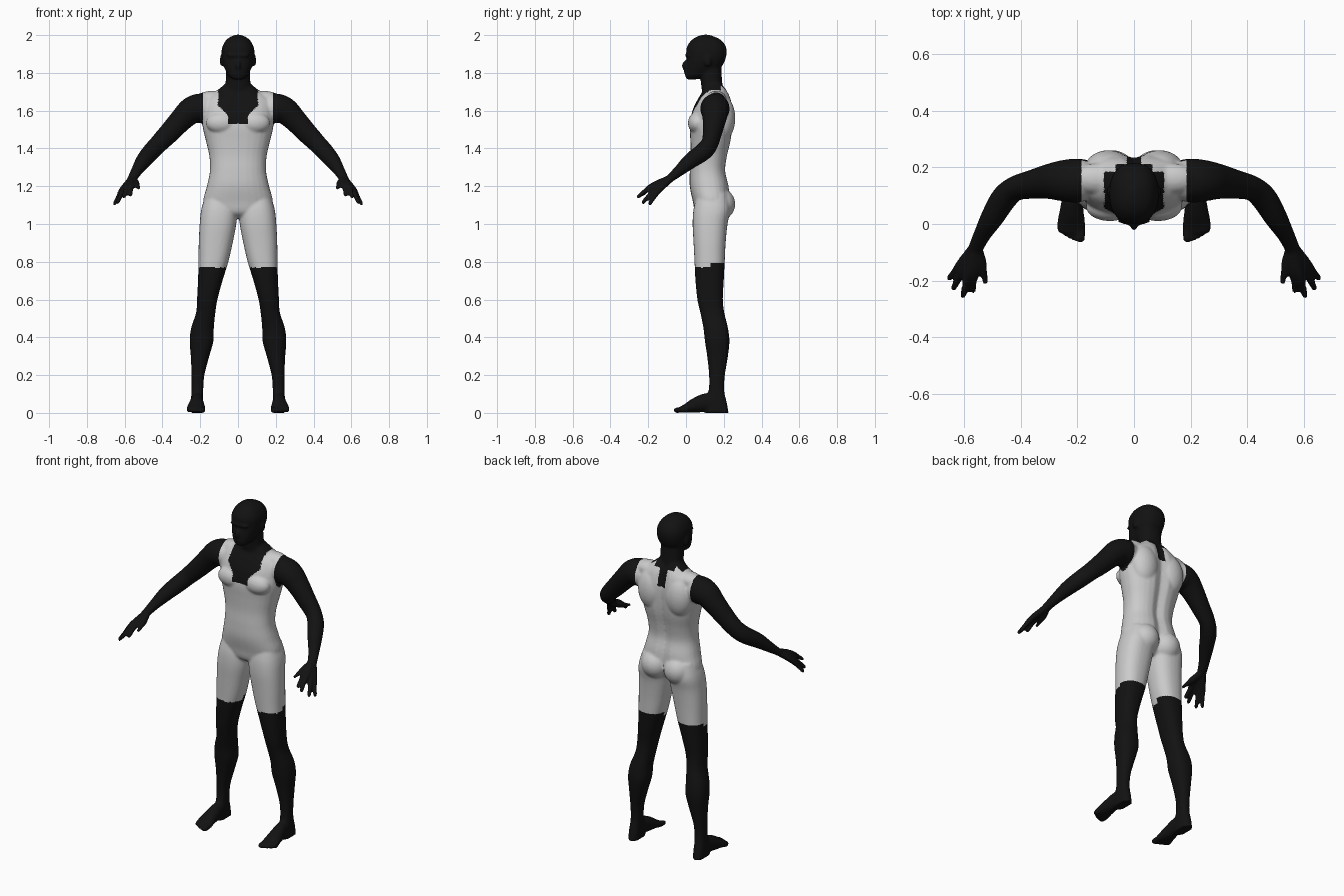
import bpy
import bmesh
import math
from mathutils import Vector, Matrix

cube = bpy.data.objects.get("Cube")
if cube:
    bpy.data.objects.remove(cube, do_unlink=True)

SIDES = 28
bm = bmesh.new()


def make_material(name, value):
    material = bpy.data.materials.new(name)
    material.use_nodes = True
    colour = (value, value, value, 1)
    material.diffuse_color = colour
    material.node_tree.nodes["Principled BSDF"].inputs["Base Color"].default_value = colour
    return material


def spline(rows, steps=5):
    """Catmull-Rom interpolation of any table of rows."""
    rows = [Vector(row) for row in rows]
    rows = [rows[0]] + rows + [rows[-1]]
    result = []
    for a, b, c, d in zip(rows, rows[1:], rows[2:], rows[3:]):
        for i in range(steps):
            t = i / steps
            result.append(b + (c - a) * (t / 2)
                          + (a * 2 - b * 5 + c * 4 - d) * (t * t / 2)
                          + (b * 3 - a - c * 3 + d) * (t ** 3 / 2))
    result.append(rows[-1])
    return result


def skin(rings):
    """Close a stack of rings into a solid."""
    rings = [[bm.verts.new(p) for p in ring] for ring in rings]
    faces = [bm.faces.new(rings[0]), bm.faces.new(rings[-1])]
    for low, high in zip(rings, rings[1:]):
        for i in range(SIDES):
            j = (i + 1) % SIDES
            faces.append(bm.faces.new((low[i], low[j], high[j], high[i])))
    bmesh.ops.recalc_face_normals(bm, faces=faces)


def around():
    for i in range(SIDES):
        angle = math.tau * i / SIDES
        yield math.cos(angle), math.sin(angle)


def loft(rows, side=1, groove=0.0):
    """Level rings from rows of height, centre x, half width, front y, back y."""
    rings = []
    for z, x, width, front, back in spline(rows):
        ring = []
        for c, s in around():
            dx = width * math.copysign(abs(c) ** 0.85, c)
            dy = (back - front) / 2 * math.copysign(abs(s) ** 0.85, s)
            if s > 0:
                dy -= groove * math.exp(-(dx / 0.03) ** 2)
            ring.append((side * (x + dx), (front + back) / 2 + dy, z))
        rings.append(ring)
    skin(rings)


def tube(rows, side=1):
    """Rings across a path from rows of x, y, z, half width, half height."""
    rows = spline(rows)
    rings = []
    for i, row in enumerate(rows):
        centre = Vector(row[:3])
        ahead, behind = rows[min(i + 1, len(rows) - 1)], rows[max(i - 1, 0)]
        along = (Vector(ahead[:3]) - Vector(behind[:3])).normalized()
        across = along.cross(Vector((0, 0, 1))).normalized()
        up = across.cross(along)
        ring = [centre + across * row[3] * c + up * row[4] * s for c, s in around()]
        rings.append([(side * p.x, p.y, p.z) for p in ring])
    skin(rings)


def blob(centre, radii, side=1):
    x, y, z = centre
    place = Matrix.Translation((side * x, y, z)) @ Matrix.Diagonal((*radii, 1))
    bmesh.ops.create_uvsphere(bm, u_segments=24, v_segments=16, radius=1, matrix=place)


# Torso
loft([(1.03, 0, .05, .09, .19), (1.06, 0, .15, .05, .22), (1.12, 0, .183, .036, .235),
      (1.2, 0, .165, .02, .23), (1.28, 0, .149, .02, .213), (1.36, 0, .152, .025, .222),
      (1.44, 0, .17, .023, .24), (1.52, 0, .188, .02, .25), (1.6, 0, .19, .034, .252),
      (1.66, 0, .175, .062, .24), (1.7, 0, .12, .085, .225), (1.74, 0, .07, .09, .2)],
     groove=0.02)

# Neck and head
loft([(1.66, 0, .08, .09, .21), (1.74, 0, .066, .08, .193), (1.86, 0, .064, .065, .185)])
loft([(1.765, 0, .025, .005, .05), (1.785, 0, .05, -.004, .11), (1.83, 0, .073, -.004, .185),
      (1.88, 0, .086, .004, .211), (1.93, 0, .085, .002, .214), (1.97, 0, .066, .026, .19),
      (1.992, 0, .038, .058, .15), (2.002, 0, .01, .09, .12)])
blob((0, -.006, 1.838), (.013, .016, .026))
blob((0, -.001, 1.803), (.024, .01, .01))
blob((0, .01, 1.893), (.06, .014, .012))

for side in (1, -1):
    # Ears and muscle masses
    blob((.087, .115, 1.865), (.009, .02, .032), side)
    blob((.085, .06, 1.535), (.085, .05, .058), side)
    blob((.09, .195, 1.56), (.085, .066, .12), side)
    blob((.075, .178, 1.105), (.083, .083, .085), side)
    blob((.13, .16, 1.66), (.1, .055, .045), side)

    # Leg
    loft([(1.16, .1, .07, .06, .22), (1.08, .1, .094, .04, .235), (1, .106, .097, .035, .22),
          (.9, .118, .09, .04, .21), (.8, .13, .079, .045, .205), (.7, .147, .065, .05, .2),
          (.6, .163, .054, .06, .195), (.53, .171, .051, .076, .203),
          (.45, .188, .06, .092, .222), (.38, .193, .063, .1, .23),
          (.3, .201, .049, .112, .222), (.2, .212, .034, .122, .206),
          (.12, .215, .031, .12, .202), (.06, .217, .033, .1, .215),
          (0, .217, .034, .1, .226)], side)

    # Foot and toes
    tube([(.217, .2, .035, .03, .035), (.217, .12, .055, .033, .05),
          (.22, .05, .04, .042, .04), (.222, 0, .024, .05, .024),
          (.222, -.03, .017, .046, .016)], side)
    for toe in range(5):
        x = .188 + toe * .0185
        tip = -.064 + .0025 * toe * toe
        r = .015 if toe == 0 else .011
        tube([(x, 0, .018, r, r), (x, tip + .015, .014, r, r),
              (x, tip, .011, r * .6, r * .6)], side)

    # Arm
    tube([(.13, .15, 1.6, .06, .07), (.2, .153, 1.612, .077, .078),
          (.25, .153, 1.598, .073, .072), (.3, .15, 1.552, .062, .062),
          (.36, .14, 1.487, .051, .056), (.42, .125, 1.425, .044, .05),
          (.46, .09, 1.382, .046, .048), (.5, .025, 1.335, .041, .042),
          (.535, -.035, 1.283, .031, .03), (.557, -.08, 1.245, .027, .022),
          (.565, -.1, 1.23, .025, .02)], side)

    # Fingers, spreading from the wrist through the palm
    wrist = Vector((.557, -.075, 1.245))
    tips = [(.57, -.243, 1.15), (.607, -.262, 1.14), (.641, -.233, 1.11), (.657, -.197, 1.102)]
    for tip in map(Vector, tips):
        knuckle = wrist.lerp(tip, 0.52) + Vector((0, 0, .014))
        middle = wrist.lerp(tip, 0.78) + Vector((0, 0, .008))
        tube([(*wrist, .02, .018), (*knuckle, .018, .017), (*middle, .0125, .0125),
              (*wrist.lerp(tip, 0.95), .011, .011), (*tip, .006, .006)], side)
    tube([(.555, -.08, 1.24, .018, .018), (.54, -.135, 1.215, .019, .018),
          (.531, -.175, 1.2, .013, .013), (.525, -.212, 1.188, .008, .008)], side)

# Flat soles
for vert in bm.verts:
    vert.co.z = max(vert.co.z, 0)

mesh = bpy.data.meshes.new("body")
bm.to_mesh(mesh)
bm.free()
body = bpy.data.objects.new("body", mesh)
bpy.context.collection.objects.link(body)

# Fuse the parts into one soft skin
remesh = body.modifiers.new("fuse", 'REMESH')
remesh.mode = 'VOXEL'
remesh.voxel_size = 0.007
soften = body.modifiers.new("soften", 'SMOOTH')
soften.factor = 0.5
soften.iterations = 5
evaluated = body.evaluated_get(bpy.context.evaluated_depsgraph_get())
fused = bpy.data.meshes.new_from_object(evaluated)
body.modifiers.clear()
body.data = fused
fused.materials.clear()
fused.materials.append(make_material("light grey suit", 0.6))
fused.materials.append(make_material("black skin", 0.006))


def is_bare(point):
    """Head, neckline, arms and lower legs lie outside the suit."""
    x, y, z = abs(point.x), point.y, point.z
    if x > 0.3 or (x > 0.186 and z > 1.47):
        return True
    if z < (0.77 if y < 0.13 else 0.795) or z > 1.73:
        return True
    if y > 0.185:
        return z > 1.61 and x < (0.065 if z > 1.71 else 0.026)
    if z > 1.62:
        return x < 0.105
    return z > 1.53 and x < 0.05 + max(0, z - 1.57) * 0.9


for face in fused.polygons:
    face.material_index = int(is_bare(face.center))
fused.shade_smooth()
